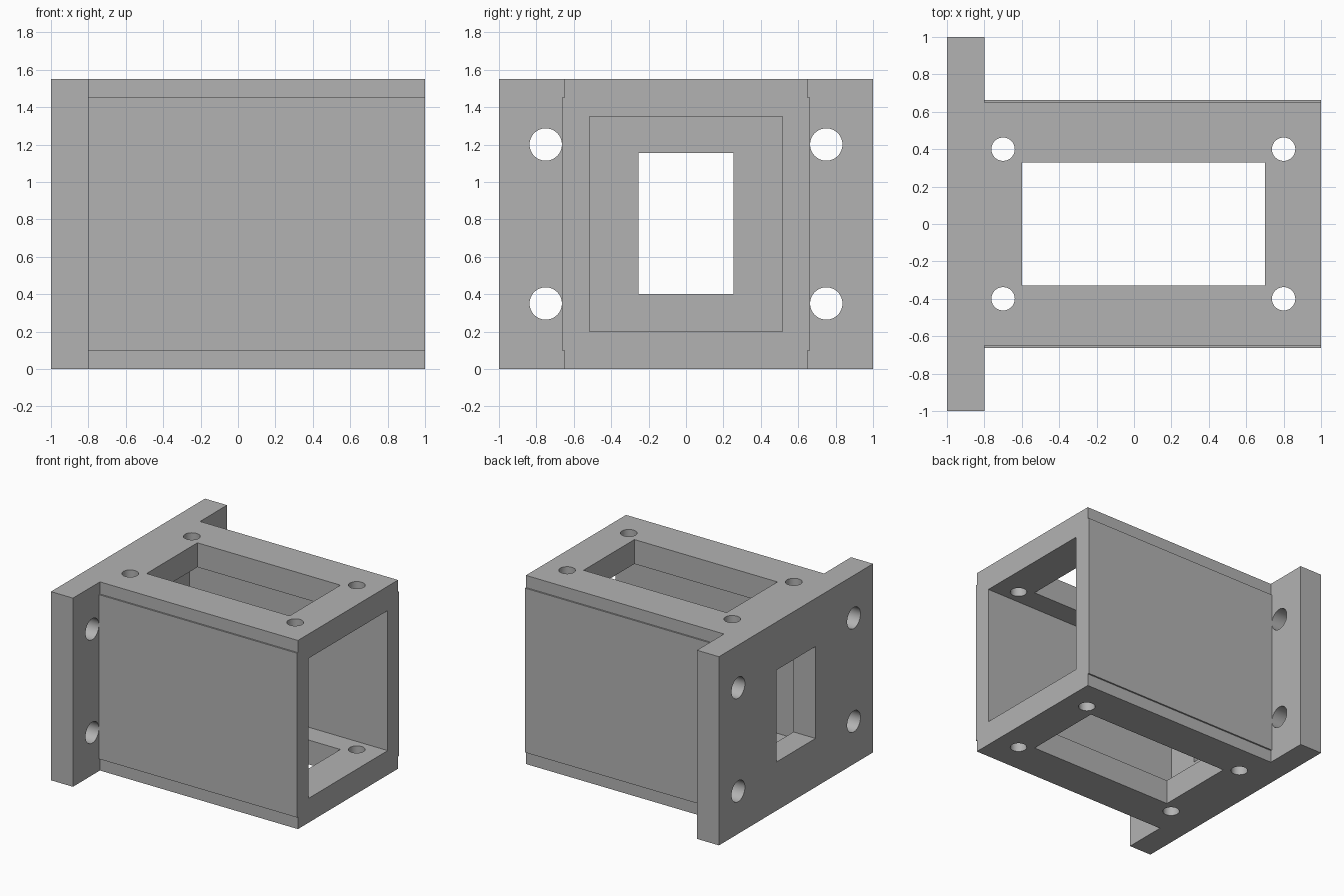
import bpy, bmesh, math
from mathutils import Matrix, Vector

default = bpy.data.objects.get("Cube")
if default:
    bpy.data.objects.remove(default, do_unlink=True)

H = 1.55                      # overall height
FLANGE_X = -0.8               # inner face of the flange

grey = bpy.data.materials.new("plain grey")
grey.use_nodes = True
colour = (0.45, 0.45, 0.45, 1)
grey.diffuse_color = colour
grey.node_tree.nodes["Principled BSDF"].inputs["Base Color"].default_value = colour


def add_object(name, bm):
    bmesh.ops.recalc_face_normals(bm, faces=bm.faces)
    mesh = bpy.data.meshes.new(name)
    bm.to_mesh(mesh)
    bm.free()
    mesh.materials.append(grey)
    obj = bpy.data.objects.new(name, mesh)
    bpy.context.collection.objects.link(obj)
    return obj


def box(name, x, y, z):
    bm = bmesh.new()
    centre = Vector([(a + b) / 2 for a, b in (x, y, z)])
    size = [b - a for a, b in (x, y, z)]
    bmesh.ops.create_cube(bm, size=1, matrix=Matrix.Translation(centre) @ Matrix.Diagonal((*size, 1)))
    return add_object(name, bm)


def rod(name, centre, radius, depth, axis):
    bm = bmesh.new()
    turn = Matrix.Rotation(math.pi / 2, 4, "Y") if axis == "X" else Matrix()
    bmesh.ops.create_cone(bm, cap_ends=True, segments=48, radius1=radius, radius2=radius,
                          depth=depth, matrix=Matrix.Translation(centre) @ turn)
    return add_object(name, bm)


def combine(target, tool, operation):
    """Apply a boolean, then discard the tool object."""
    mod = target.modifiers.new(operation, "BOOLEAN")
    mod.object, mod.operation, mod.solver = tool, operation, "EXACT"
    bpy.context.view_layer.objects.active = target
    bpy.ops.object.modifier_apply(modifier=mod.name)
    bpy.data.objects.remove(tool, do_unlink=True)


# Housing: stepped cross-section, with side panels slightly proud, swept along x
half = [(0.65, 0), (0.65, 0.1), (0.6625, 0.1), (0.6625, 1.45), (0.65, 1.45), (0.65, H)]
profile = half + [(-y, z) for y, z in reversed(half)]
bm = bmesh.new()
face = bm.faces.new([bm.verts.new((-0.9, y, z)) for y, z in profile])
swept = bmesh.ops.extrude_face_region(bm, geom=[face])
bmesh.ops.translate(bm, vec=(1.9, 0, 0),
                    verts=[g for g in swept["geom"] if isinstance(g, bmesh.types.BMVert)])
housing = add_object("flanged_housing", bm)

# Mounting flange
combine(housing, box("flange", (-1, FLANGE_X), (-1, 1), (0, H)), "UNION")

# Open cavity, top and bottom windows, flange window
cutters = [
    box("cavity", (FLANGE_X, 1.2), (-0.515, 0.515), (0.2, 1.35)),
    box("vertical_window", (-0.6, 0.7), (-0.33, 0.33), (-0.2, H + 0.2)),
    box("flange_window", (-1.2, -0.7), (-0.253, 0.253), (0.4, 1.155)),
]
# Bolt holes through the top and bottom plates, and through the flange
for side in (-1, 1):
    for x in (-0.7, 0.8):
        cutters.append(rod("plate_hole", (x, side * 0.4, H / 2), 0.0625, H + 0.4, "Z"))
    for z in (0.35, 1.2):
        cutters.append(rod("flange_hole", (-0.9, side * 0.75, z), 0.0865, 0.4, "X"))
for cutter in cutters:
    combine(housing, cutter, "DIFFERENCE")

# Smooth hole walls, crisp edges everywhere else
bpy.ops.object.select_all(action="DESELECT")
housing.select_set(True)
bpy.context.view_layer.objects.active = housing
bpy.ops.object.shade_smooth_by_angle(angle=math.radians(30))
